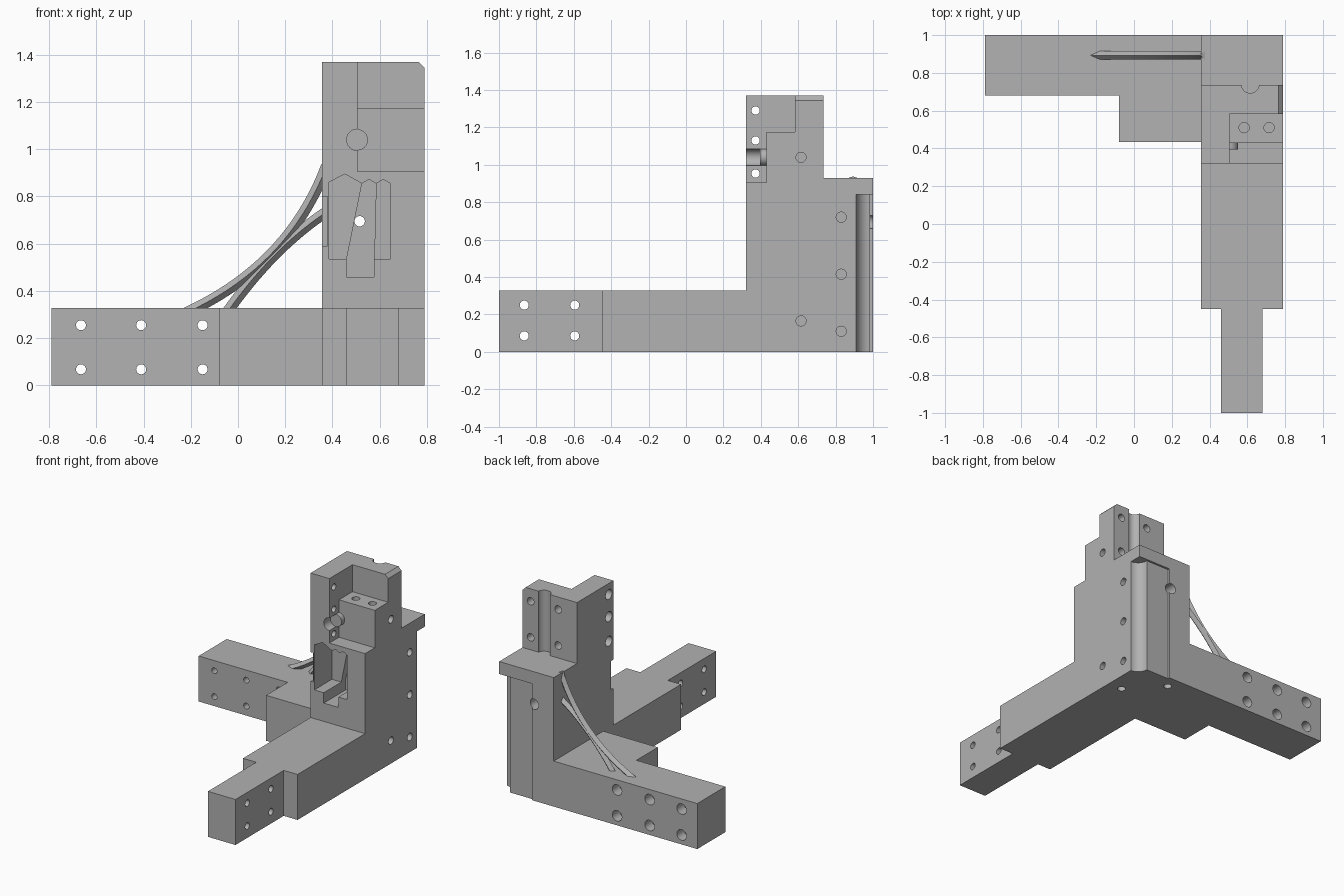
import bpy, bmesh, math
from mathutils import Matrix, Vector

cube = bpy.data.objects.get("Cube")
if cube:
    bpy.data.objects.remove(cube)

grey = bpy.data.materials.new("plain grey")
grey.use_nodes = True
COLOUR = (0.445, 0.445, 0.445, 1)
grey.diffuse_color = COLOUR
grey.node_tree.nodes["Principled BSDF"].inputs["Base Color"].default_value = COLOUR


def finish(name, bm):
    bmesh.ops.recalc_face_normals(bm, faces=bm.faces)
    mesh = bpy.data.meshes.new(name)
    bm.to_mesh(mesh)
    bm.free()
    mesh.materials.append(grey)
    ob = bpy.data.objects.new(name, mesh)
    bpy.context.collection.objects.link(ob)
    return ob


def prism(name, points, axis, lo, hi):
    """Extrude a 2D outline along an axis; the other two axes keep their order."""
    bm = bmesh.new()

    def place(p, d):
        c = list(p)
        c.insert("xyz".index(axis), d)
        return bm.verts.new(c)
    a = [place(p, lo) for p in points]
    b = [place(p, hi) for p in points]
    bm.faces.new(a)
    bm.faces.new(b)
    for i in range(len(a)):
        j = (i + 1) % len(a)
        bm.faces.new((a[i], a[j], b[j], b[i]))
    return finish(name, bm)


def box(name, x, y, z):
    return prism(name, [(x[0], y[0]), (x[1], y[0]), (x[1], y[1]), (x[0], y[1])], "z", *z)


def rod(name, axis, centre, r, lo, hi, sides=32):
    ring = [(centre[0] + r * math.cos(math.tau * i / sides),
             centre[1] + r * math.sin(math.tau * i / sides)) for i in range(sides)]
    return prism(name, ring, axis, lo, hi)


def cut(target, cutter):
    mod = target.modifiers.new("cut", "BOOLEAN")
    mod.operation = "DIFFERENCE"
    mod.solver = "EXACT"
    mod.object = cutter
    cutter.hide_render = True
    bpy.context.view_layer.objects.active = target
    bpy.ops.object.modifier_apply(modifier=mod.name)
    bpy.data.objects.remove(cutter)


def drill(target, axis, spots, r, lo, hi):
    for s in spots:
        cut(target, rod("drill", axis, s, r, lo, hi))


X0, X1, H = 0.355, 0.79, 0.328

# Main body: front leg and stepped column from one side profile
body = prism("column_and_leg", [(-0.45, 0), (1, 0), (1, 0.93), (0.735, 0.93), (0.735, 1.37),
                                (0.32, 1.37), (0.32, H), (-0.45, H)], "x", X0, X1)

# Stepped notch in the upper front, chamfer and corner slit
cut(body, prism("notch", [(0.2, 0.905), (0.43, 0.905), (0.43, 1.175), (0.583, 1.175),
                          (0.583, 1.5), (0.2, 1.5)], "x", 0.505, 0.9))
cut(body, prism("chamfer", [(0.765, 1.37), (0.79, 1.345), (0.85, 1.345), (0.85, 1.45),
                            (0.765, 1.45)], "y", 0.5, 0.8))
cut(body, box("slit", (0.3, 0.38), (0.3, 0.345), (0.59, 0.8)))

# Finger-shaped pockets in the front face
fingers = [
    (0.2, [(0.385, 0.535), (0.46, 0.535), (0.525, 0.855), (0.452, 0.895), (0.385, 0.86)]),
    (0.25, [(0.46, 0.46), (0.575, 0.46), (0.585, 0.855), (0.555, 0.872), (0.525, 0.855),
            (0.46, 0.535)]),
    (0.2, [(0.575, 0.535), (0.645, 0.535), (0.645, 0.855), (0.615, 0.872), (0.585, 0.855)]),
]
for depth, outline in fingers:
    cut(body, prism("finger", outline, "y", 0.25, 0.32 + depth))

# Half-round groove on the upper back, corner groove and shallow back recess
cut(body, rod("groove", "z", (0.615, 0.74), 0.047, 0.93, 1.5))
cut(body, rod("corner_groove", "z", (X1, 0.985), 0.075, -0.1, 0.84))
cut(body, box("recess", (0.53, 0.9), (0.985, 1.1), (-0.1, 0.84)))

# Bolt holes in the body
drill(body, "x", [(0.615, 1.04), (0.615, 0.165), (0.83, 0.72), (0.83, 0.415), (0.83, 0.11)],
      0.027, 0.69, 0.9)
wall = [(0.372, z) for z in (1.29, 1.13, 0.953)]
drill(body, "x", wall, 0.022, 0.3, 0.6)
drill(body, "x", wall, 0.036, 0.3, 0.405)
drill(body, "y", [(0.515, 0.695)], 0.022, 0.3, 1.1)
drill(body, "y", [(0.515, 0.695)], 0.038, 0.9, 1.1)
drill(body, "y", [(x, z) for x in (0.505, 0.725) for z in (1.02, 1.28)], 0.027, 0.67, 0.9)
drill(body, "z", [(0.583, 0.51), (0.715, 0.51)], 0.027, 1.07, 1.3)
drill(body, "z", [(0.68, 0.68), (0.466, 0.905)], 0.027, -0.1, 0.1)
drill(body, "y", [(0.505, 1.04)], 0.045, 0.2, 0.395)

# Round peg at the end of the front bore
rod("peg", "y", (0.505, 1.04), 0.045, 0.395, 0.45)

# Narrow tip of the front leg
tip = box("leg_tip", (0.46, 0.68), (-1, -0.45), (0, H))
drill(tip, "x", [(y, z) for y in (-0.865, -0.595) for z in (0.085, 0.25)], 0.024, 0.3, 0.9)

# Side arm with its thicker root
arm = prism("side_arm", [(-0.79, 0.68), (-0.08, 0.68), (-0.08, 0.435), (X0, 0.435),
                         (X0, 1), (-0.79, 1)], "z", 0, H)
bolts = [(x, z) for x in (-0.665, -0.41, -0.15) for z in (0.068, 0.255)]
drill(arm, "y", bolts, 0.021, 0.3, 1.1)
drill(arm, "y", bolts, 0.038, 0.92, 1.1)


# Crossing curved struts between arm and column, diamond in section
def strut(name, a, c, b, y=0.893, r=0.023, steps=20):
    a, b, c = (Vector((p[0], 0, p[1])) for p in (a, b, c))
    bm = bmesh.new()
    rings = []
    for i in range(steps + 1):
        t = i / steps
        p = a * (1 - t) ** 2 + c * 2 * t * (1 - t) + b * t ** 2
        d = ((c - a) * (1 - t) + (b - c) * t).normalized()
        n = Vector((-d.z, 0, d.x))
        side = Vector((0, 1, 0))
        mid = p + side * y
        rings.append([bm.verts.new(mid + v * r) for v in (n, side, -n, -side)])
    for p, q in zip(rings, rings[1:]):
        for k in range(4):
            bm.faces.new((p[k], p[(k + 1) % 4], q[(k + 1) % 4], q[k]))
    bm.faces.new(rings[0])
    bm.faces.new(rings[-1])
    return finish(name, bm)


strut("long_strut", (-0.26, 0.29), (0.21, 0.49), (0.375, 0.93))
strut("short_strut", (-0.06, 0.29), (0.14, 0.58), (0.375, 0.735))

# Smooth the round walls, keep the edges sharp
bpy.ops.object.select_all(action="DESELECT")
for ob in (body, tip, arm, bpy.data.objects["peg"]):
    ob.select_set(True)
bpy.context.view_layer.objects.active = body
bpy.ops.object.shade_smooth_by_angle(angle=math.radians(25))
